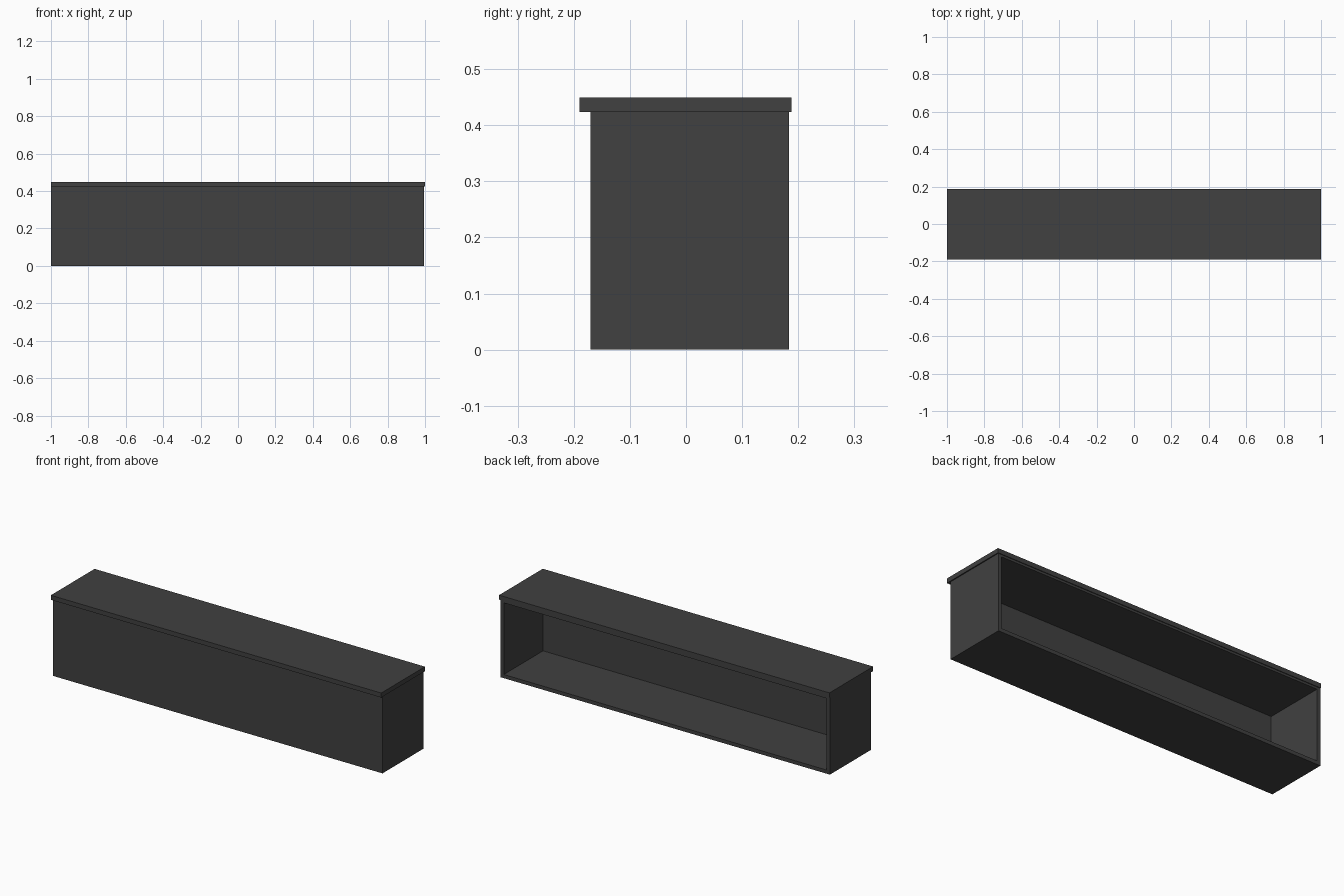
import bpy

cube = bpy.data.objects.get("Cube")
if cube:
    bpy.data.objects.remove(cube, do_unlink=True)

# Single charcoal finish
charcoal = bpy.data.materials.new("charcoal")
charcoal.use_nodes = True
color = (0.052, 0.052, 0.052, 1)
charcoal.diffuse_color = color
charcoal.node_tree.nodes["Principled BSDF"].inputs["Base Color"].default_value = color


def panel(name, low, high):
    """Box panel spanning two opposite corners."""
    centre = [(a + b) / 2 for a, b in zip(low, high)]
    bpy.ops.mesh.primitive_cube_add(size=1, location=centre)
    obj = bpy.context.object
    obj.name = name
    obj.scale = [b - a for a, b in zip(low, high)]
    bpy.ops.object.transform_apply(location=False, rotation=False, scale=True)
    obj.data.materials.append(charcoal)
    return obj


# Carcass limits and panel thicknesses
left, right = 0.994, -1.0
front, back = -0.17, 0.184
top, height = 0.424, 0.449
side, skin, rail = 0.02, 0.015, 0.012

# Worktop overhanging the front
panel("counter_top", (-1, -0.19, top), (1, 0.188, height))

# Open-backed carcass
panel("front_panel", (right, front, 0), (left, front + skin, top))
panel("right_side", (right, front + skin, 0), (right + side, back, top))
panel("left_side", (left - side, front + skin, 0), (left, back, top))
panel("floor_panel", (right + side, front + skin, 0), (left - side, back, side))
panel("ceiling_panel", (right + side, front + skin, top - rail), (left - side, back, top))
